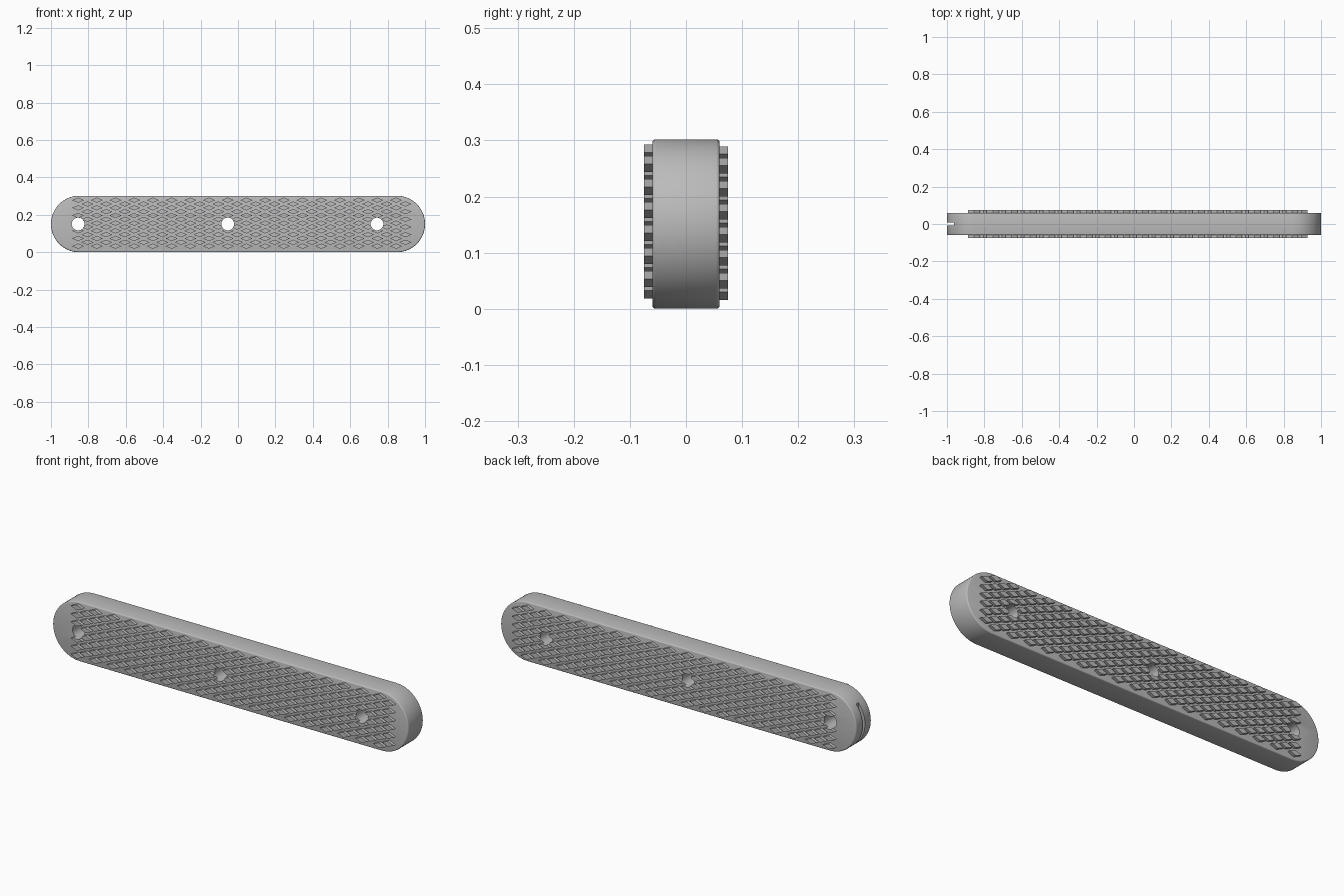
import bpy, bmesh, math

if "Cube" in bpy.data.objects:
    bpy.data.objects.remove(bpy.data.objects["Cube"], do_unlink=True)

LENGTH, RADIUS, HALF_DEPTH = 2.0, 0.151, 0.06
PAD_DEPTH = 0.075
HOLES = (-0.855, -0.055, 0.743)

grey = bpy.data.materials.new("plain grey")
grey.use_nodes = True
grey.diffuse_color = (0.5, 0.5, 0.5, 1)
grey.node_tree.nodes["Principled BSDF"].inputs["Base Color"].default_value = (0.5, 0.5, 0.5, 1)


def prism(bm, outline, y0, y1):
    """Closed prism along y from an (x, z) outline."""
    a = [bm.verts.new((x, y0, z)) for x, z in outline]
    b = [bm.verts.new((x, y1, z)) for x, z in outline]
    bm.faces.new(a)
    bm.faces.new(b[::-1])
    for i in range(len(a)):
        j = (i + 1) % len(a)
        bm.faces.new((a[j], a[i], b[i], b[j]))


def make(name, bm):
    bmesh.ops.recalc_face_normals(bm, faces=bm.faces)
    mesh = bpy.data.meshes.new(name)
    bm.to_mesh(mesh)
    bm.free()
    mesh.materials.append(grey)
    ob = bpy.data.objects.new(name, mesh)
    bpy.context.collection.objects.link(ob)
    return ob


def activate(ob):
    bpy.ops.object.select_all(action='DESELECT')
    ob.select_set(True)
    bpy.context.view_layer.objects.active = ob


def circle(cx, r, n):
    return [(cx + r * math.cos(2 * math.pi * i / n),
             RADIUS + r * math.sin(2 * math.pi * i / n)) for i in range(n)]


def cut(ob, cutter):
    activate(ob)
    mod = ob.modifiers.new("cut", 'BOOLEAN')
    mod.operation, mod.solver, mod.object = 'DIFFERENCE', 'EXACT', cutter
    bpy.ops.object.modifier_apply(modifier=mod.name)


# Round-ended body with softened rims
straight = LENGTH / 2 - RADIUS
outline = []
for side in (1, -1):
    for i in range(33):
        a = side * math.pi / 2 - math.pi / 2 + math.pi * i / 32 - (math.pi / 2 if side > 0 else -math.pi / 2)
        a += 0 if side > 0 else math.pi
        outline.append((side * straight + RADIUS * math.cos(a), RADIUS + RADIUS * math.sin(a)))
bm = bmesh.new()
prism(bm, outline, -HALF_DEPTH, HALF_DEPTH)
body = make("handle_body", bm)
activate(body)
bevel = body.modifiers.new("soft rim", 'BEVEL')
bevel.width, bevel.segments = 0.006, 3
bevel.angle_limit = math.radians(50)
bpy.ops.object.modifier_apply(modifier=bevel.name)


# Raised diamond grip, in staggered columns
def grip(name, side, centre_z):
    bm = bmesh.new()
    half_w, half_h, pitch = 0.0325, 0.014, 0.041
    for col in range(36):
        x = -0.855 + 0.05 * col
        rows = 7 - col % 2
        for row in range(rows):
            z = centre_z + (row - (rows - 1) / 2) * pitch
            shape = [(x - half_w, z), (x, z - half_h), (x + half_w, z), (x, z + half_h)]
            prism(bm, shape, side * (HALF_DEPTH - 0.002), side * PAD_DEPTH)
    return make(name, bm)


front_grip = grip("front_grip", -1, RADIUS + 0.0045)
back_grip = grip("back_grip", 1, RADIUS + 0.0015)

# Three through holes
bm = bmesh.new()
for x in HOLES:
    prism(bm, circle(x, 0.034, 32), -0.2, 0.2)
hole_cutter = make("hole_cutter", bm)
hole_cutter.hide_render = True

# Narrow slot in the right end
bm = bmesh.new()
prism(bm, [(-1.1, -0.1), (-0.963, -0.1), (-0.963, 0.4), (-1.1, 0.4)], -0.009, 0.009)
slot_cutter = make("slot_cutter", bm)
slot_cutter.hide_render = True

for part in (body, front_grip, back_grip):
    cut(part, hole_cutter)
cut(body, slot_cutter)
for cutter in (hole_cutter, slot_cutter):
    bpy.data.objects.remove(cutter, do_unlink=True)

activate(body)
bpy.ops.object.shade_smooth_by_angle(angle=math.radians(35))
